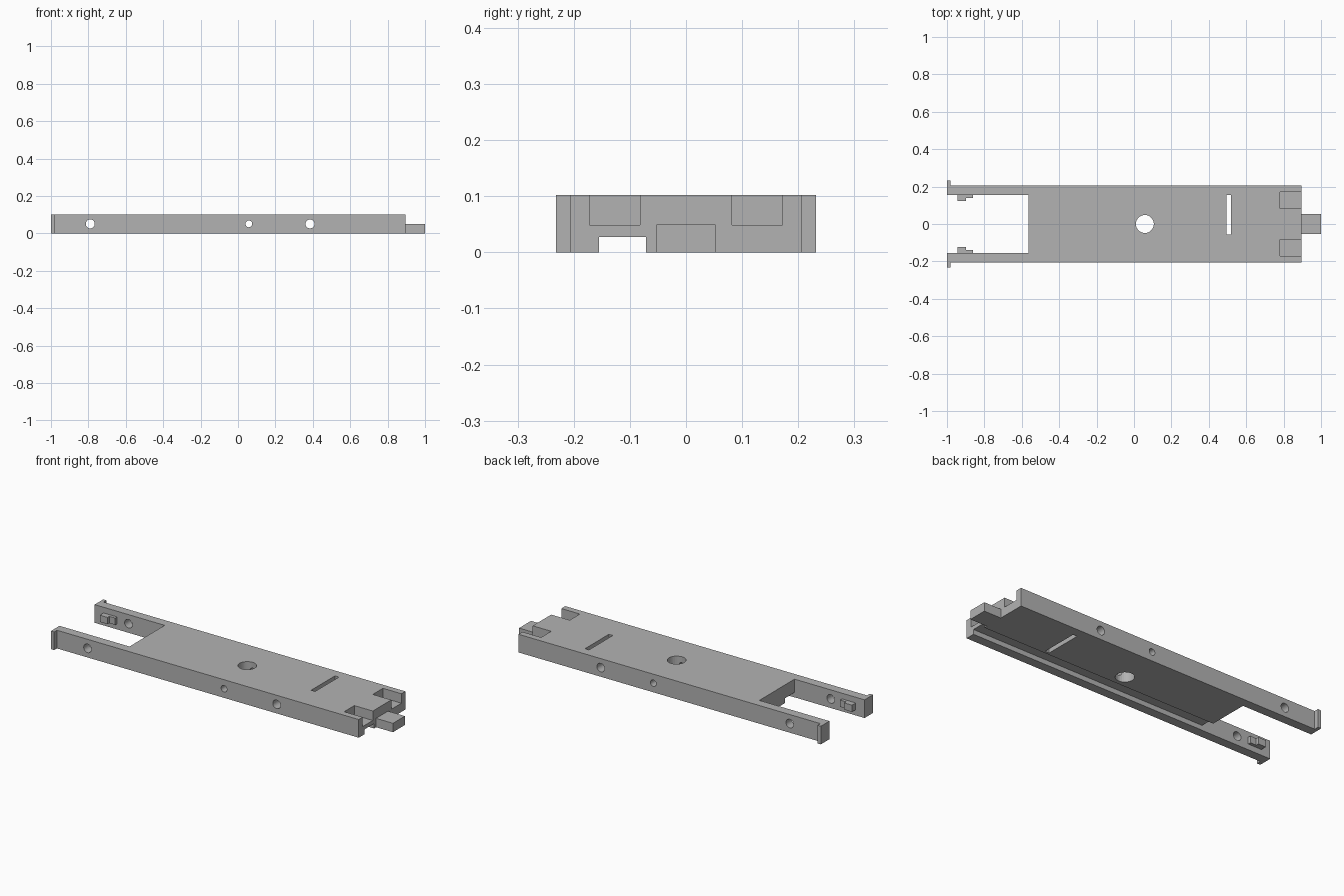
import bpy, bmesh, math
from mathutils import Matrix, Vector

cube = bpy.data.objects.get("Cube")
if cube:
    bpy.data.objects.remove(cube, do_unlink=True)

grey = bpy.data.materials.new("plain grey")
grey.use_nodes = True
colour = (0.45, 0.45, 0.45, 1)
grey.diffuse_color = colour
grey.node_tree.nodes["Principled BSDF"].inputs["Base Color"].default_value = colour

HEIGHT = 0.102
MID = HEIGHT / 2


def add_object(name, bm):
    bmesh.ops.recalc_face_normals(bm, faces=bm.faces)
    mesh = bpy.data.meshes.new(name)
    bm.to_mesh(mesh)
    bm.free()
    mesh.materials.append(grey)
    obj = bpy.data.objects.new(name, mesh)
    bpy.context.collection.objects.link(obj)
    return obj


def prism(name, outline, z0, z1):
    bm = bmesh.new()
    face = bm.faces.new([bm.verts.new((x, y, z0)) for x, y in outline])
    top = bmesh.ops.extrude_face_region(bm, geom=[face])["geom"]
    verts = [v for v in top if isinstance(v, bmesh.types.BMVert)]
    bmesh.ops.translate(bm, verts=verts, vec=(0, 0, z1 - z0))
    return add_object(name, bm)


def box(name, x0, x1, y0, y1, z0, z1):
    return prism(name, [(x0, y0), (x1, y0), (x1, y1), (x0, y1)], z0, z1)


def cylinder(name, x, radius, axis):
    bm = bmesh.new()
    turn = Matrix.Rotation(math.pi / 2, 4, "X") if axis == "Y" else Matrix()
    bmesh.ops.create_cone(bm, cap_ends=True, segments=32, radius1=radius,
                          radius2=radius, depth=0.6,
                          matrix=Matrix.Translation((x, 0, MID)) @ turn)
    return add_object(name, bm)


# Forked body with outward lips at the open end
half = [(0.895, 0.207), (-0.98, 0.207), (-0.98, 0.232),
        (-1, 0.232), (-1, 0.156), (-0.565, 0.156)]
body = prism("body", half + [(x, -y) for x, y in reversed(half)], 0, HEIGHT)

# Cutters: crosswise holes, central hole, slit, underside groove, end pockets
cutters = [cylinder("hole_cutter", x, r, "Y")
           for x, r in ((-0.79, 0.024), (0.058, 0.018), (0.385, 0.024))]
cutters.append(cylinder("centre_cutter", 0.058, 0.048, "Z"))
cutters.append(box("slit_cutter", 0.494, 0.519, -0.057, 0.155, -0.1, 0.2))
cutters.append(box("groove_cutter", -0.6, 0.95, -0.155, -0.071, -0.1, 0.027))
for side in (-1, 1):
    y0, y1 = sorted((side * 0.082, side * 0.172))
    cutters.append(box("pocket_cutter", 0.78, 0.95, y0, y1, 0.049, 0.2))

for cutter in cutters:
    cutter.hide_render = True
    mod = body.modifiers.new(cutter.name, "BOOLEAN")
    mod.operation = "DIFFERENCE"
    mod.solver = "EXACT"
    mod.object = cutter

# Bake the cuts and remove the cutters
bpy.context.view_layer.update()
graph = bpy.context.evaluated_depsgraph_get()
cut_mesh = bpy.data.meshes.new_from_object(body.evaluated_get(graph))
body.modifiers.clear()
body.data = cut_mesh
for cutter in cutters:
    bpy.data.objects.remove(cutter, do_unlink=True)

# Connecting tab at the solid end
box("end_tab", 0.895, 1, -0.053, 0.053, 0, 0.05)

# Stepped catches on the inner faces of the fork
step = [(-0.945, 0.156), (-0.945, 0.123), (-0.897, 0.123),
        (-0.897, 0.139), (-0.86, 0.139), (-0.86, 0.156)]
for name, side in (("left_catch", 1), ("right_catch", -1)):
    prism(name, [(x, side * y) for x, y in step], 0.032, 0.07)
